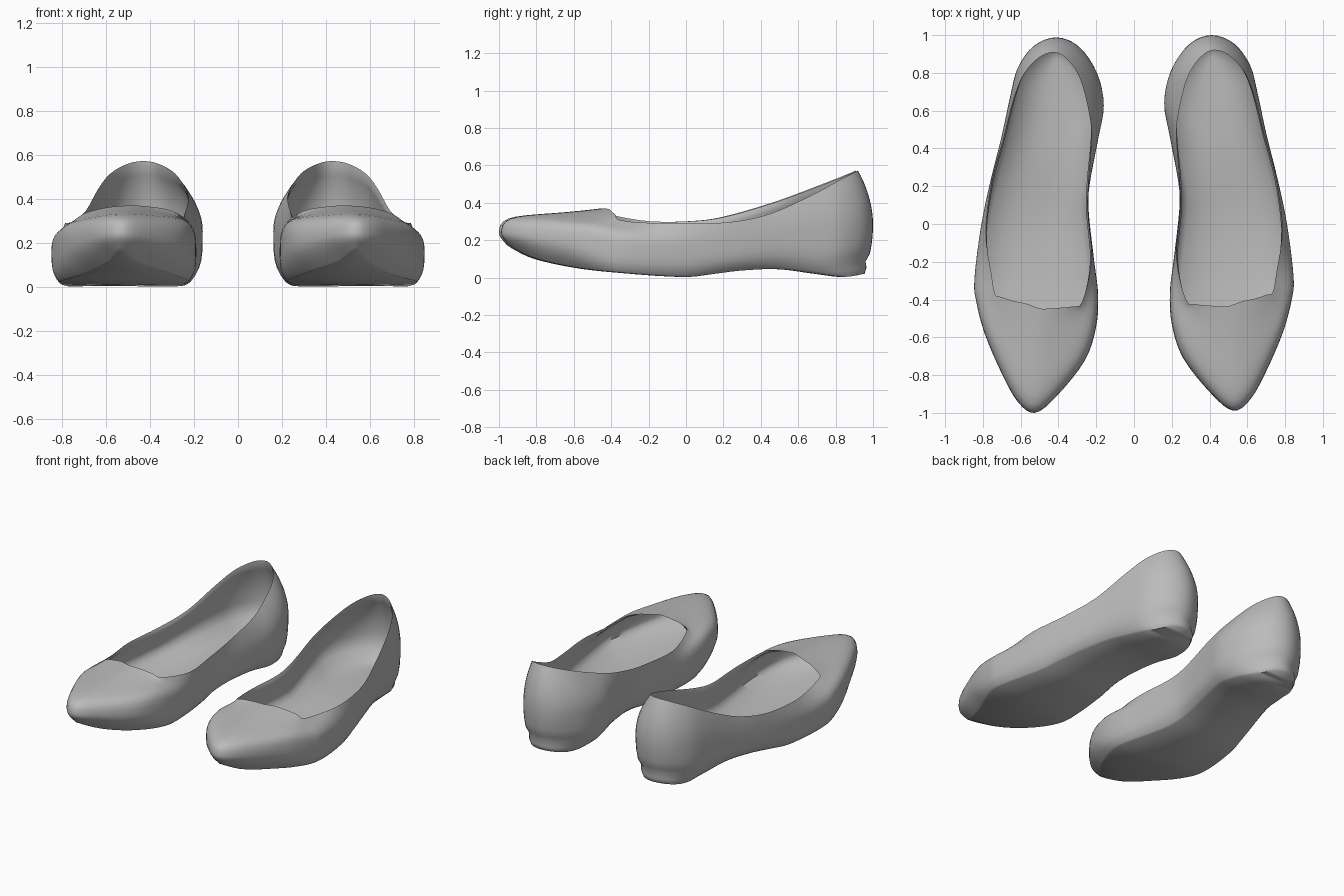
import bpy
import bmesh
from mathutils import Vector

if "Cube" in bpy.data.objects:
    bpy.data.objects.remove(bpy.data.objects["Cube"], do_unlink=True)

# Outline anchors of the left shoe, toe -> outer side -> heel -> inner side:
# widest outline x, y, then opening rim x, y, z
ANCHORS = [
    (.525, -.988, .50, -.435, .37), (.615, -.93, .57, -.41, .365),
    (.70, -.78, .64, -.395, .352), (.79, -.57, .70, -.375, .333),
    (.835, -.40, .735, -.36, .31), (.845, -.28, .755, -.25, .295),
    (.81, 0, .785, -.03, .29), (.76, .24, .752, .24, .297),
    (.70, .48, .692, .46, .345), (.655, .69, .635, .68, .445),
    (.615, .84, .58, .81, .515), (.53, .955, .50, .895, .56),
    (.41, 1, .42, .92, .572), (.29, .95, .35, .88, .555),
    (.195, .81, .285, .78, .515), (.16, .64, .24, .61, .45),
    (.19, .46, .225, .47, .40), (.235, .22, .24, .25, .335),
    (.24, .08, .245, .08, .305), (.21, -.19, .225, -.18, .30),
    (.19, -.36, .275, -.40, .335), (.20, -.53, .33, -.425, .355),
    (.26, -.71, .40, -.432, .365), (.41, -.90, .455, -.436, .37)]

# Heights along the shoe as (y, z)
SOLE = [(-1, .21), (-.9, .145), (-.8, .10), (-.6, .055), (-.4, .03), (0, .003),
        (.15, .02), (.3, .038), (.5, .045), (.7, .02), (.85, .004), (1, .03)]
WIDEST = [(-1, .25), (-.8, .215), (-.4, .17), (.2, .18), (.6, .25), (1, .28)]
INSOLE = [(-1, .22), (-.8, .14), (-.4, .08), (0, .06), (.4, .09), (1, .1)]
STEPS = 4
LOWER = [0, .05, .12, .25, .4, .6, .8]
UPPER = 10
FLOOR = [.12, .25, .4, .6, .8]
GROOVE = .25


def cubic(p0, p1, p2, p3, t):
    return p1 + (p2 - p0) * t / 2 + (2 * p0 - 5 * p1 + 4 * p2 - p3) * t * t / 2 \
        + (3 * p1 - p0 - 3 * p2 + p3) * t ** 3 / 2


def height(table, y):
    """Smooth height through a table of (y, z)."""
    last = len(table) - 1
    y = min(max(y, table[0][0]), table[last][0])
    i = max(k for k in range(last) if table[k][0] <= y)

    def slope(k):
        a, b = table[max(k - 1, 0)], table[min(k + 1, last)]
        return (b[1] - a[1]) / (b[0] - a[0])
    (ya, za), (yb, zb) = table[i], table[i + 1]
    w = yb - ya
    t = (y - ya) / w
    return (za * (1 - t) ** 2 * (1 + 2 * t) + zb * t * t * (3 - 2 * t)
            + w * t * (1 - t) * (slope(i) * (1 - t) - slope(i + 1) * t))


def smooth_outline():
    """Resample the closed anchor loop."""
    n = len(ANCHORS)
    return [[cubic(*c, s / STEPS) for c in zip(*(ANCHORS[(i + k) % n] for k in (-1, 0, 1, 2)))]
            for i in range(n) for s in range(STEPS)]


def clamp(v):
    return min(max(v, 0), 1)


def outward(ring, i):
    a, b = ring[i - 1], ring[(i + 1) % len(ring)]
    return Vector((b[1] - a[1], a[0] - b[0])).normalized()


def shoe_rings():
    pts = smooth_outline()
    n = len(pts)
    rings = []
    # Side wall from the rounded sole edge up to the widest outline
    for v in LOWER:
        ring = []
        for i, (x, y, *_) in enumerate(pts):
            out = outward(pts, i)
            heel = clamp((y - .75) / .2)
            toe = clamp((-.4 - y) / .25) * clamp((y + 1.01) / .1)
            inset = .035 + .04 * toe + .02 * clamp((y + .2) / .5) - .01 * heel
            inset *= (1 - v) ** (4 - 2 * max(heel, toe))
            if v == GROOVE:
                inset += .015 * heel
            px, py = x - out.x * inset, y - out.y * inset
            low, mid = height(SOLE, py), height(WIDEST, y)
            ring.append((px, py, low + (mid - low) * v))
        rings.append(ring)
    # Upper from the widest outline to the rim, flattening over the toe
    for k in range(UPPER + 1):
        u = k / UPPER
        ring = []
        for x, y, rx, ry, rz in pts:
            toe = clamp((-.15 - y) / .4)
            vamp = .72 * (1 - (1 - u) ** 4) + .28 * u ** 4
            rise = u + (vamp - u) * toe
            mid = height(WIDEST, y)
            ring.append((x + (rx - x) * u * u, y + (ry - y) * u * u, mid + (rz - mid) * rise))
        rings.append(ring)
    # Lining follows the wall back down just inside it
    lining = []
    for source in reversed(rings[len(LOWER) - 1:-1]):
        ring = []
        for i, (x, y, z) in enumerate(source):
            out = outward(source, i) * .01
            ring.append((x - out.x, y - out.y, z - .008))
        lining.append(ring)
    # Insole dishes towards the centre line
    start = lining[-1]
    for f in FLOOR:
        ring = []
        for i, (x, y, z) in enumerate(start):
            other = start[-i % n]
            cx, cy = (x + other[0]) / 2, (y + other[1]) / 2 * .88
            drop = 1 - (1 - f) ** 3
            ring.append((x + (cx - x) * f, y + (cy - y) * f,
                         z + (height(INSOLE, cy) - z) * drop))
        lining.append(ring)
    return rings + lining


def fill_across(bm, ring, flip):
    """Strips joining the outer half of a ring to the inner half."""
    n = len(ring)
    for i in range(n // 2):
        strip = [ring[i], ring[-i % n], ring[n - i - 1], ring[i + 1]]
        strip = list(dict.fromkeys(strip))
        bm.faces.new(strip[::-1] if flip else strip)


def make_shoe(name, side, shift, material):
    bm = bmesh.new()
    rings = [[bm.verts.new((side * x, y + shift, z)) for x, y, z in ring] for ring in shoe_rings()]
    n = len(rings[0])
    for a, b in zip(rings, rings[1:]):
        for i in range(n):
            j = (i + 1) % n
            bm.faces.new((a[i], a[j], b[j], b[i]))
    fill_across(bm, rings[0], False)
    fill_across(bm, rings[-1], True)
    if side < 0:
        bmesh.ops.reverse_faces(bm, faces=bm.faces)
    mesh = bpy.data.meshes.new(name)
    bm.to_mesh(mesh)
    bm.free()
    mesh.materials.append(material)
    shoe = bpy.data.objects.new(name, mesh)
    bpy.context.collection.objects.link(shoe)
    bpy.ops.object.select_all(action="DESELECT")
    shoe.select_set(True)
    bpy.context.view_layer.objects.active = shoe
    bpy.ops.object.shade_smooth_by_angle(angle=1.1)


grey = bpy.data.materials.new("grey leather")
grey.use_nodes = True
grey.diffuse_color = (.5, .5, .5, 1)
grey.node_tree.nodes["Principled BSDF"].inputs["Base Color"].default_value = (.5, .5, .5, 1)

make_shoe("left_shoe", 1, 0, grey)
make_shoe("right_shoe", -1, -.012, grey)
